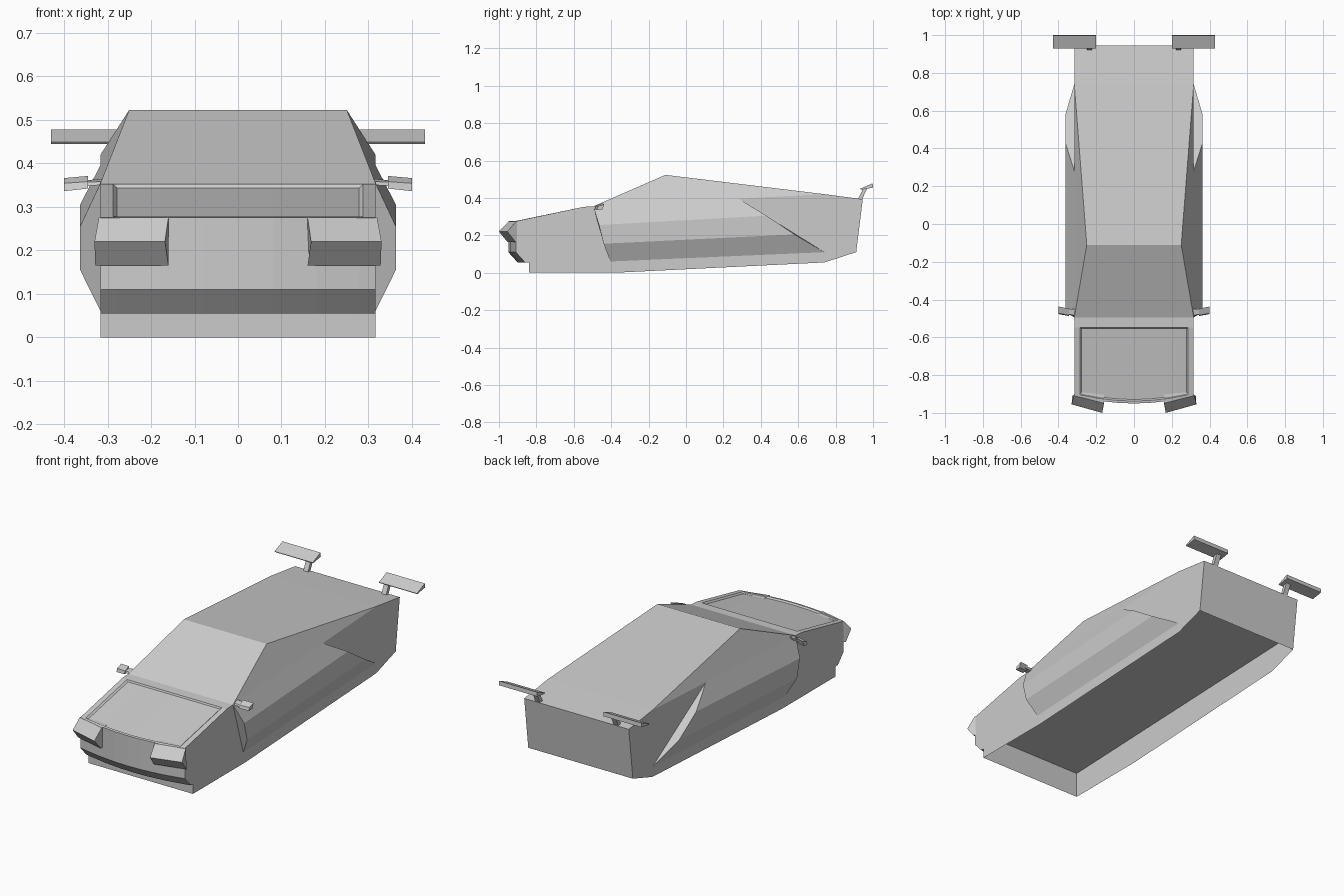
import bpy, bmesh

if "Cube" in bpy.data.objects:
    bpy.data.objects.remove(bpy.data.objects["Cube"])

W = 0.316        # half width of the body
BASE = -0.495    # y of the windscreen base


def finish(name, bm, mirrored=False):
    bmesh.ops.recalc_face_normals(bm, faces=bm.faces)
    mesh = bpy.data.meshes.new(name)
    bm.to_mesh(mesh)
    bm.free()
    obj = bpy.data.objects.new(name, mesh)
    bpy.context.collection.objects.link(obj)
    if mirrored:
        obj.modifiers.new("Mirror", 'MIRROR').use_mirror_merge = False
    return obj


def loft(name, rings, mirrored=False, skip=()):
    """Join matching rings of points into a solid; skip leaves sides open."""
    bm = bmesh.new()
    rows = [[bm.verts.new(p) for p in ring] for ring in rings]
    n = len(rows[0])
    for a, b in zip(rows, rows[1:]):
        for i in range(n):
            j = (i + 1) % n
            if i not in skip:
                bm.faces.new((a[i], a[j], b[j], b[i]))
    bm.faces.new(rows[0])
    bm.faces.new(rows[-1])
    return finish(name, bm, mirrored)


def at_x(x, profile):
    return [(x, y, z) for y, z in profile]


# Main hull: side profile across the full width, open underneath
hull = [(-0.84, 0), (-0.38, 0), (0.74, 0.055), (0.91, 0.11), (0.945, 0.393),
        (0.74, 0.42), (BASE, 0.355), (BASE, 0.153), (-0.84, 0.14)]
loft("body_hull", [at_x(-W, hull), at_x(W, hull)], skip=(0, 1, 2, 5, 6))

# Recessed floor inside the skirts
bm = bmesh.new()
bm.faces.new([bm.verts.new(p) for p in ((-W, BASE, 0.153), (W, BASE, 0.153),
                                        (W, 0.92, 0.205), (-W, 0.92, 0.205))])
finish("underbody_floor", bm)

# Cabin: windscreen, roof and triangular side windows
bm = bmesh.new()
for s in (-1, 1):
    for p in ((W, BASE, 0.355), (W, 0.74, 0.42), (0.25, -0.11, 0.523)):
        bm.verts.new((s * p[0], p[1], p[2]))
bmesh.ops.convex_hull(bm, input=bm.verts)
bmesh.ops.dissolve_limit(bm, angle_limit=0.01, verts=bm.verts, edges=bm.edges)
finish("cabin", bm)


# Nose: curved in plan, undercut bumper, sunken bonnet panel
def nose_section(x, sink):
    yf = -0.95 + 0.04 * (x / W) ** 2

    def bonnet(y):
        return 0.275 + 0.077 * (y - yf) / (-0.548 - yf)

    ya, yb = -0.548, yf + 0.013
    return at_x(x, [(BASE, 0.355), (ya, bonnet(ya)), (ya - 0.004, bonnet(ya - 0.004) - sink),
                    (yb + 0.008, bonnet(yb + 0.008) - sink), (yb, bonnet(yb)),
                    (yf, 0.275), (yf, 0.11), (yf + 0.05, 0.055),
                    (-0.84, 0.055), (-0.84, 0.14), (BASE, 0.153)])


half = [(0.08, 0.008), (0.18, 0.008), (0.278, 0.008), (0.287, 0), (W, 0)]
stations = [(-x, s) for x, s in reversed(half)] + [(0, 0.008)] + half
loft("nose", [nose_section(x, s) for x, s in stations], skip=(8, 9, 10))

# Faceted side pods on the doors
low = [(BASE, 0.355), (-0.465, 0.255), (-0.44, 0.155), (-0.405, 0.06)]
back = [(0.28, 0.396), (0.43, 0.305), (0.58, 0.205), (0.74, 0.11)]
depth = [W, 0.363, 0.363, W]
loft("side_pod", [[(x, y, z) for x, (y, z) in zip(depth, end)] for end in (low, back)],
     True, skip=(3,))

# Angled wedge headlights
loft("headlight", [
    [(0.16, -0.90, 0.274), (0.16, -0.948, 0.275), (0.168, -1.0, 0.22),
     (0.16, -0.955, 0.165), (0.16, -0.90, 0.165)],
    [(0.30, -0.89, 0.274), (0.32, -0.908, 0.275), (0.33, -0.955, 0.22),
     (0.328, -0.912, 0.165), (0.30, -0.89, 0.165)]], True)

# Wing mirrors on short stalks
loft("mirror_stalk", [
    at_x(0.305, [(-0.49, 0.351), (-0.455, 0.351), (-0.45, 0.365), (-0.485, 0.358)]),
    at_x(0.36, [(-0.478, 0.347), (-0.45, 0.35), (-0.448, 0.36), (-0.475, 0.357)])], True)
loft("mirror_head", [
    at_x(0.345, [(-0.487, 0.342), (-0.458, 0.342), (-0.448, 0.371), (-0.483, 0.358)]),
    at_x(0.40, [(-0.477, 0.336), (-0.447, 0.338), (-0.437, 0.366), (-0.472, 0.354)])], True)

# Split rear spoiler: two wedge blades on slanted posts
blade = [(0.93, 0.449), (0.998, 0.478), (1.0, 0.455), (0.934, 0.444)]
loft("spoiler_blade", [at_x(0.20, blade), at_x(0.43, blade)], True)
post = [(0.915, 0.385), (0.938, 0.385), (0.972, 0.458), (0.947, 0.45)]
loft("spoiler_post", [at_x(0.222, post), at_x(0.25, post)], True)
